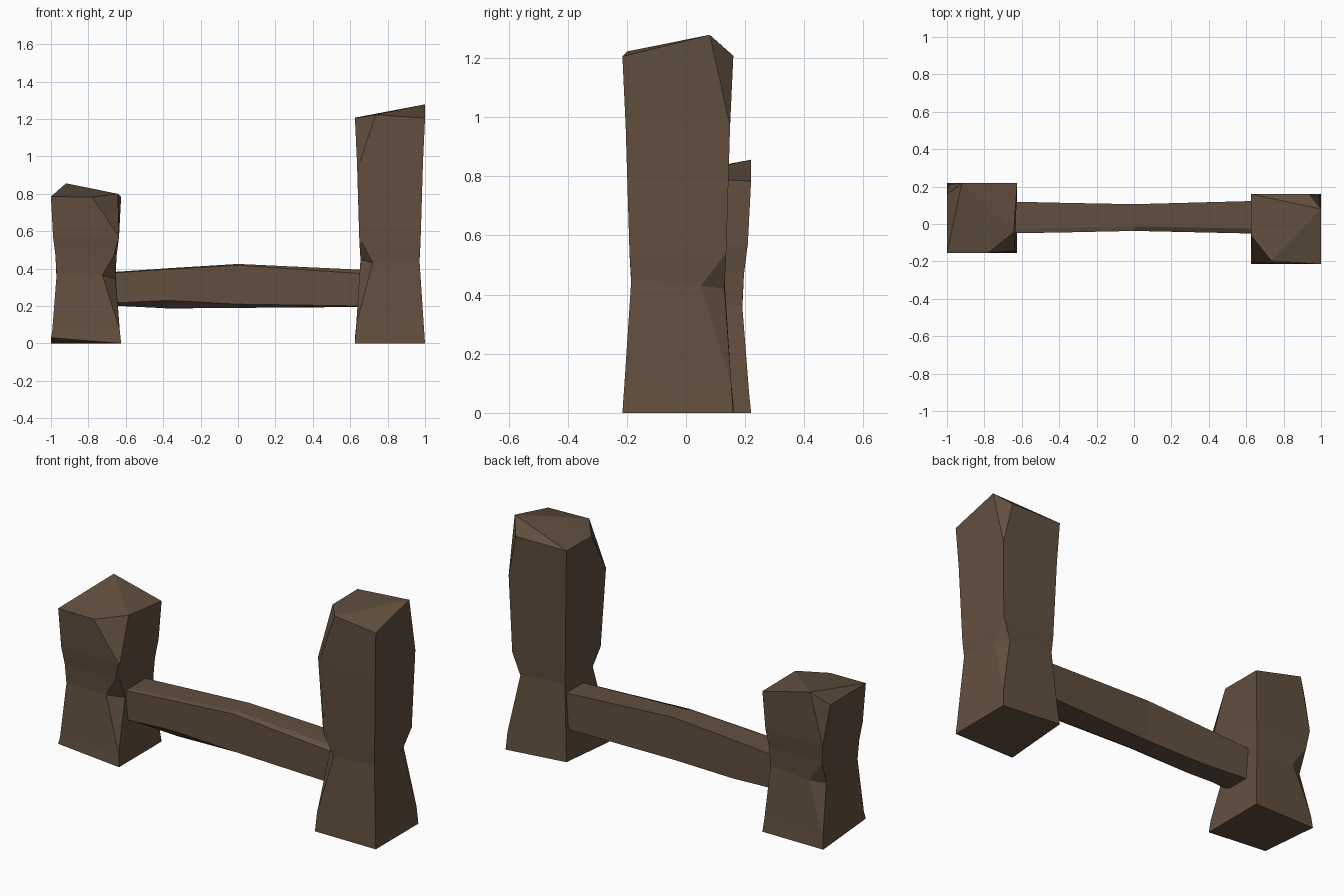
import bpy, bmesh, math
from mathutils import Matrix

if "Cube" in bpy.data.objects:
    bpy.data.objects.remove(bpy.data.objects["Cube"])

wood = bpy.data.materials.new("dark brown wood")
wood.diffuse_color = (0.122, 0.079, 0.050, 1)
wood.use_nodes = True
wood.node_tree.nodes["Principled BSDF"].inputs["Base Color"].default_value = wood.diffuse_color


def loft(name, rings, fan_last=0, matrix=None):
    """Skin equal-length rings; coincident points merge into sharp corners."""
    bm = bmesh.new()
    vs = [[bm.verts.new(p) for p in r] for r in rings]
    n = len(rings[0])
    for a, b in zip(vs, vs[1:]):
        for i in range(n):
            j = (i + 1) % n
            bm.faces.new((a[i], a[j], b[j], b[i]))
    bm.faces.new(vs[0][::-1])
    top = vs[-1][fan_last:] + vs[-1][:fan_last]
    for i in range(1, n - 1):
        bm.faces.new((top[0], top[i], top[i + 1]))
    bmesh.ops.remove_doubles(bm, verts=bm.verts, dist=0.0005)
    bmesh.ops.recalc_face_normals(bm, faces=bm.faces)
    if matrix:
        bm.transform(matrix)
    me = bpy.data.meshes.new(name)
    bm.to_mesh(me)
    bm.free()
    me.materials.append(wood)
    ob = bpy.data.objects.new(name, me)
    bpy.context.collection.objects.link(ob)


H = 0.1875


def post_ring(z, inset, a1=0, a2=0, c1=0, c2=0, dz=0):
    """Square ring whose front-left and back-right corners can be split."""
    h = H - inset
    return [(-h, -h + a1, z + dz), (-h + a2, -h, z), (h, -h, z + dz),
            (h, h - c1, z), (h - c2, h, z - dz / 2), (-h, h, z + dz)]


def post(name, x, y, turn, zs, drop):
    low, waist, upper, shoulder = zs
    base = post_ring(0, 0)
    base[5] = (-H, H, 0.03)                       # chipped foot corner
    top = [(-H, -0.0325, 1.205), (-0.0775, -0.17, 1.222), (H, -H, 1.205),
           (H, 0.1075, 1.278), (0.125, H, 1.205), (-H, H, 1.207)]
    rings = [base,
             post_ring(low, 0.007),
             post_ring(waist, 0.03, 0.07, 0.065, 0.08, 0.04, 0.02),  # notches
             post_ring(upper, 0.024, 0.015, 0.015),
             post_ring(shoulder, 0.011, 0.0, 0.015),
             [(px, py, pz - drop) for px, py, pz in top]]
    loft(name, rings, 3, Matrix.Translation((x, y, 0)) @ Matrix.Rotation(turn, 4, 'Z'))


# Posts: the short one is the tall one turned a quarter
post("tall_post", 0.8125, -0.0275, 0, (0.1, 0.43, 0.54, 0.97), 0)
post("short_post", -0.8125, 0.0325, math.pi / 2, (0.07, 0.345, 0.47, 0.57), 0.422)


# Rail with worn front edges
def rail_ring(x, y0, y1, zb, zf, zh, zt):
    return [(x, y0 + 0.035, zb), (x, y0, zf), (x, y0, zh),
            (x, y0 + 0.025, zt), (x, y1, zt), (x, y1, zb)]


loft("rail", [rail_ring(-0.68, -0.05, 0.12, 0.203, 0.216, 0.376, 0.381),
              rail_ring(-0.37, -0.045, 0.113, 0.187, 0.23, 0.397, 0.402),
              rail_ring(0.0, -0.037, 0.106, 0.19, 0.21, 0.418, 0.425),
              rail_ring(0.68, -0.052, 0.124, 0.195, 0.2, 0.372, 0.393)])
